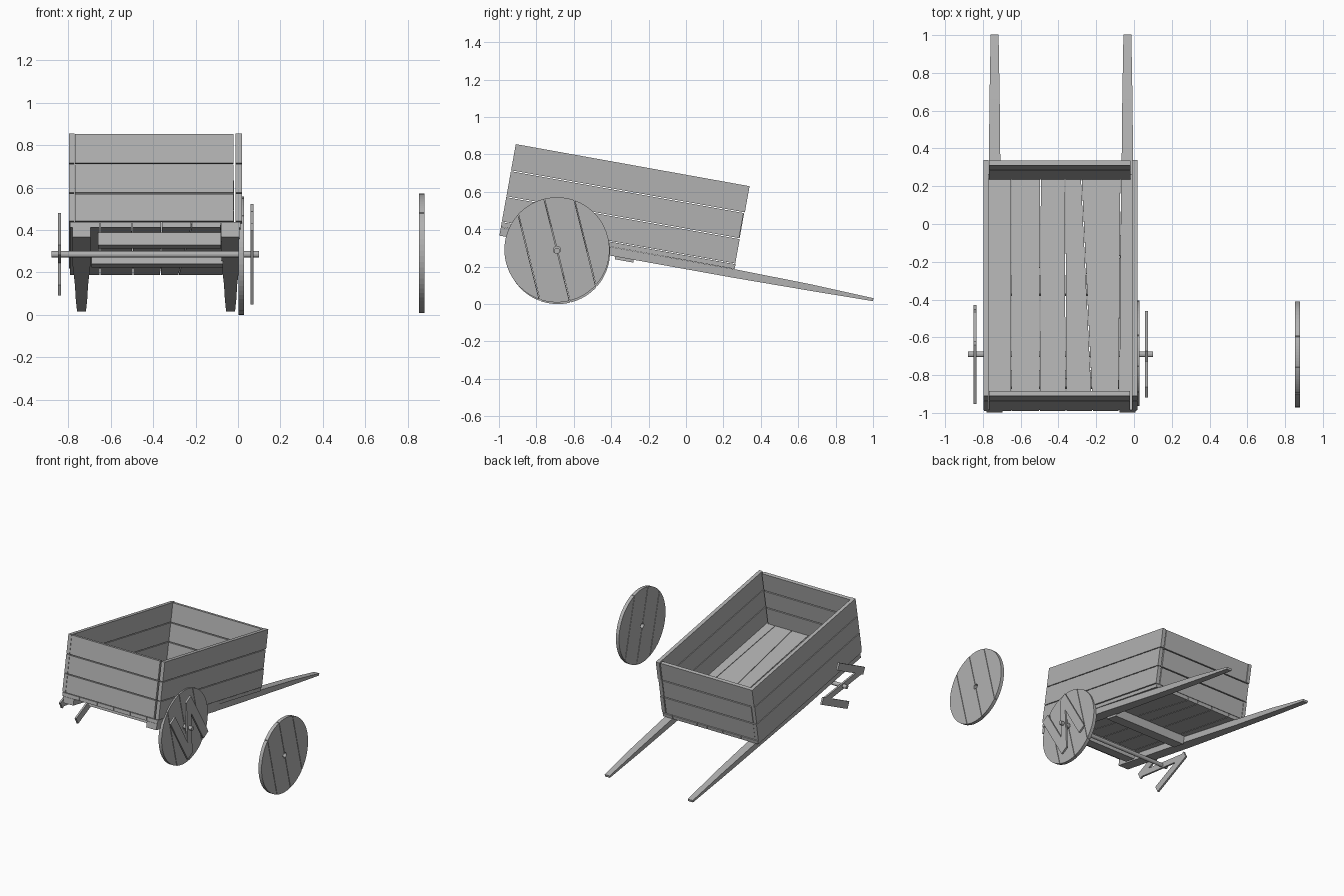
import bpy, math
from mathutils import Vector

if "Cube" in bpy.data.objects:
    bpy.data.objects.remove(bpy.data.objects["Cube"])

ANG = math.radians(10.2)
CA, SA = math.cos(ANG), math.sin(ANG)

# Weathered dark grey wood
wood = bpy.data.materials.new("wood")
wood.diffuse_color = (0.44, 0.44, 0.44, 1.0)
wood.use_nodes = True
wood.node_tree.nodes["Principled BSDF"].inputs["Base Color"].default_value = wood.diffuse_color


def tilt(x, s, t):
    """Cart space (s along the bed from the rear, t up from the top rim) to world."""
    return Vector((x, -0.91 + s * CA + t * SA, 0.855 - s * SA + t * CA))


def make(name, verts, faces):
    me = bpy.data.meshes.new(name)
    me.from_pydata([tuple(v) for v in verts], [], faces)
    me.materials.append(wood)
    me.update()
    ob = bpy.data.objects.new(name, me)
    bpy.context.collection.objects.link(ob)
    return ob


def beam(name, sections):
    """Loft rectangular sections (s, x0, x1, t0, t1) along the tilted bed."""
    v, f = [], []
    for s, x0, x1, t0, t1 in sections:
        v += [tilt(x0, s, t0), tilt(x1, s, t0), tilt(x1, s, t1), tilt(x0, s, t1)]
    for i in range(len(sections) - 1):
        a = 4 * i
        for k in range(4):
            n = (k + 1) % 4
            f.append((a + k, a + n, a + 4 + n, a + 4 + k)[::-1])
    e = len(v) - 4
    f += [(0, 1, 2, 3), (e + 3, e + 2, e + 1, e)]
    # sections run away from -y, so these windings face outward
    return make(name, v, f)


def slab(name, x0, x1, s0, s1, t0, t1):
    return beam(name, [(s0, x0, x1, t0, t1), (s1, x0, x1, t0, t1)])


def plate(name, outline, x0, x1):
    """Extrude a counter-clockwise (y, z) outline between x0 and x1."""
    n = len(outline)
    v = [(x0, y, z) for y, z in outline] + [(x1, y, z) for y, z in outline]
    f = [tuple(range(n - 1, -1, -1)), tuple(range(n, 2 * n))]
    f += [(i, (i + 1) % n, n + (i + 1) % n, n + i) for i in range(n)]
    return make(name, v, f)


# Side and end boards, three high
L = 1.27
rows = [(-0.142, 0.0), (-0.283, -0.147), (-0.42, -0.288)]
for i, (t0, t1) in enumerate(rows):
    end = L - (0.0, 0.006, 0.002)[i]
    slab(f"left_side_board_{i}", -0.797, -0.77, 0.0, end, t0, t1)
    slab(f"right_side_board_{i}", -0.011, 0.018, 0.0, end, t0, t1)
    slab(f"rear_board_{i}", -0.768, -0.022, 0.0, 0.026, t0, t1 - 0.002)
    slab(f"front_board_{i}", -0.768, -0.018, L - 0.03, L - 0.003, t0, t1 - 0.002)

# Floor boards with slightly uneven joints
rear = [-0.795, -0.65, -0.5, -0.36, -0.22, -0.08, 0.014]
front = [-0.795, -0.65, -0.495, -0.365, -0.28, -0.07, 0.014]
g = 0.002
for i in range(6):
    beam(f"floor_board_{i}", [(0.0, rear[i] + g, rear[i + 1] - g, -0.45, -0.424),
                              (L, front[i] + g, front[i + 1] - g, -0.45, -0.424)])

# Long rails that taper into handles
for side, c in (("left", -0.738), ("right", -0.035)):
    beam(f"{side}_handle", [(s, c - w, c + w, t0, t1) for s, w, t0, t1 in (
        (0.0, 0.043, -0.497, -0.451), (0.7, 0.043, -0.497, -0.451),
        (1.27, 0.031, -0.497, -0.451), (1.68, 0.027, -0.493, -0.458),
        (2.028, 0.021, -0.488, -0.472))])

# Cross pieces under the bed
slab("rear_cross_piece", -0.66, -0.08, 0.13, 0.22, -0.512, -0.451)
slab("middle_cross_piece", -0.69, -0.07, 0.63, 0.73, -0.512, -0.451)

# Axle
AY, AZ = -0.69, 0.285
plate("axle", [(AY + 0.015 * math.cos(k * math.tau / 12), AZ + 0.015 * math.sin(k * math.tau / 12))
               for k in range(12)], -0.88, 0.10)


def wheel(name, x, cy, cz, R, rot):
    """Disc cut from four planks, with a hole for the axle."""
    e = [-R, -0.155, 0.0, 0.155, R]
    c, s = math.cos(rot), math.sin(rot)
    notch = [(0.018 * math.sin(k * math.pi / 6), 0.018 * math.cos(k * math.pi / 6))
             for k in range(7)]
    for i in range(4):
        a = e[i] + (0.002 if i else 0)
        b = e[i + 1] - (0.002 if i < 3 else 0)
        a0, a1 = math.acos(b / R), math.acos(a / R)
        arc = [a0 + (a1 - a0) * k / 10 for k in range(11)]
        top = [(R * math.cos(q), R * math.sin(q)) for q in arc]
        low = [(u, -w) for u, w in reversed(top)]
        if i == 0:      # rear rim segment, one point where the arcs meet
            out = top + low[1:]
        elif i == 1:    # hole notch on its inner edge
            out = top + low + [(b - u, -w) for u, w in notch]
        elif i == 2:
            out = top + [(a + u, w) for u, w in notch] + low
        else:           # front rim segment
            out = top + low[:-1]
        plate(f"{name}_plank_{i}", [(cy + u * c - w * s, cz + u * s + w * c) for u, w in out],
              x - 0.013, x + 0.013)


wheel("right_wheel", 0.016, AY + 0.005, 0.279, 0.279, math.radians(14))
wheel("loose_wheel", 0.866, AY, 0.290, 0.281, math.radians(14))


# Z-shaped bracing for each wheel: two parallel battens and a diagonal
def brace(name, x, p, q, end, w):
    p, q, end = Vector(p), Vector(q), Vector(end)
    for label, a, b, h in (("upper", p, q, w), ("lower", -p, -q, w),
                           ("diagonal", end, -end, w * 0.8)):
        d = (b - a).normalized()
        n = Vector((-d.y, d.x)) * h
        plate(f"{name}_{label}", [(AY + v.x, AZ + v.y) for v in (a - n, b - n, b + n, a + n)],
              x - 0.007, x + 0.007)


brace("right_wheel_brace", 0.066, (-0.01, 0.22), (0.20, -0.13), (-0.01, 0.2), 0.033)
brace("left_wheel_brace", -0.842, (-0.06, -0.17), (0.25, -0.02), (0.24, -0.03), 0.027)
